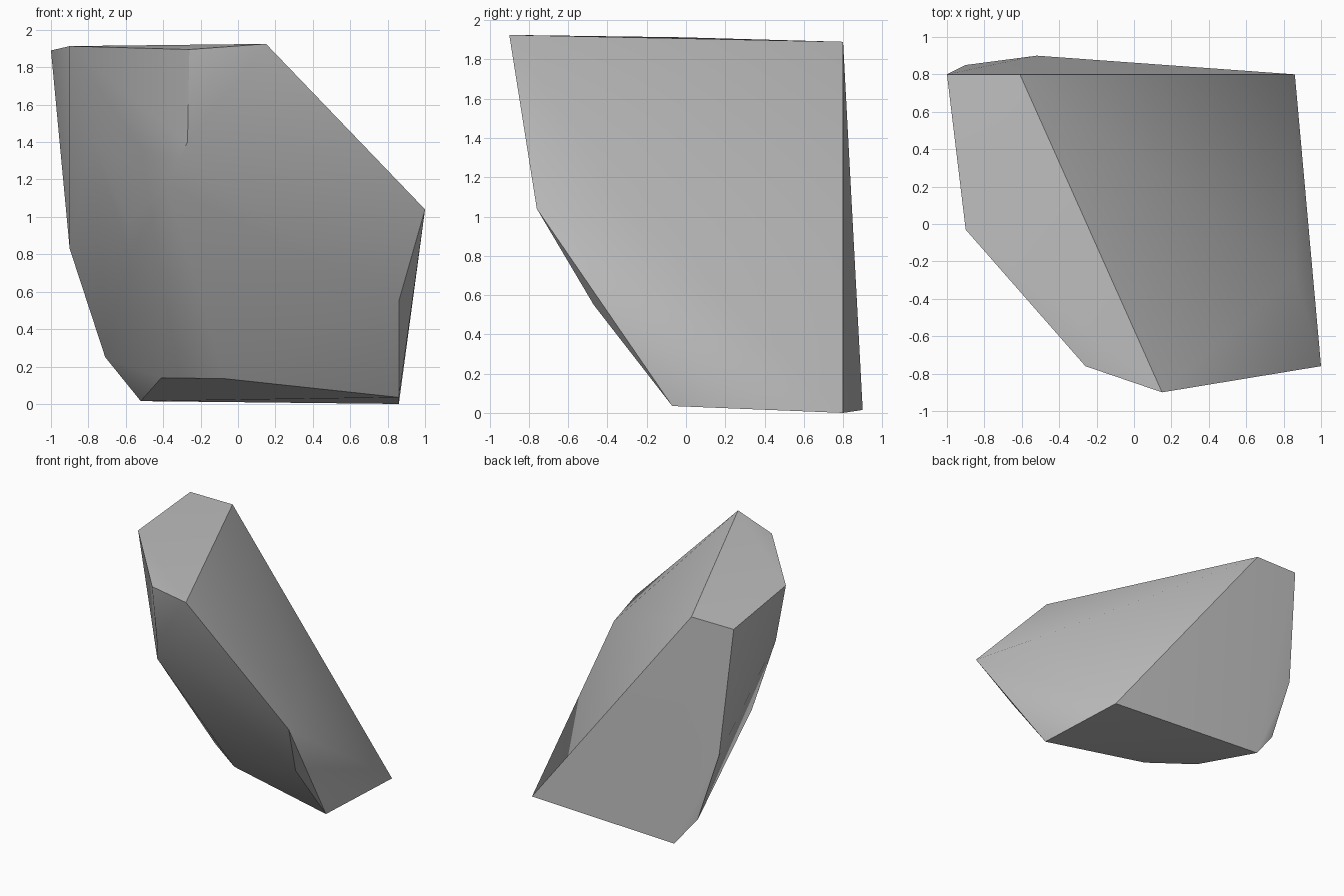
import bpy
import bmesh
import math
from itertools import combinations
from mathutils import Vector

cube = bpy.data.objects.get("Cube")
if cube:
    bpy.data.objects.remove(cube, do_unlink=True)

# Plain stone colour
stone = bpy.data.materials.new("stone_grey")
stone.use_nodes = True
grey = (0.52, 0.52, 0.52, 1)
stone.diffuse_color = grey
shader = next(n for n in stone.node_tree.nodes if n.type == 'BSDF_PRINCIPLED')
shader.inputs["Base Color"].default_value = grey
shader.inputs["Roughness"].default_value = 0.9

# Corners of the stone, grouped by region
top_rim = [(0.15, -0.9, 1.925), (-0.26, -0.76, 1.895), (-0.9, -0.03, 1.913),
           (-1, 0.8, 1.89), (-0.61, 0.8, 1.89)]
left_side = [(1, -0.76, 1.04), (0.86, -0.28, 1.05), (0.86, -0.47, 0.55)]
front_bulge = [(-0.27, -0.68, 1.4), (-0.38, -0.52, 1.17), (-0.78, -0.07, 1.41),
               (-0.58, -0.165, 0.97), (-0.58, -0.04, 0.79)]
back_right_edge = [(-0.9, 0.85, 0.83), (-0.71, 0.86, 0.25)]
base = [(0.86, 0.8, 0), (-0.52, 0.9, 0.015), (0.86, -0.07, 0.035),
        (-0.07, 0.05, 0.135), (-0.41, 0.29, 0.14)]
corners = [Vector(c) for c in
           top_rim + left_side + front_bulge + back_right_edge + base]


def is_outer(a, b, c):
    """True when every corner lies behind the plane of a, b, c."""
    normal = (b - a).cross(c - a).normalized()
    return all(normal.dot(p - a) < 1e-6 for p in corners)


# Skin the stone with every outermost triangle
bm = bmesh.new()
verts = [bm.verts.new(c) for c in corners]
for u, v, w in combinations(verts, 3):
    for trio in ((u, v, w), (u, w, v)):
        if is_outer(*(vert.co for vert in trio)):
            bm.faces.new(trio)
loose = [v for v in bm.verts if not v.link_faces]
bmesh.ops.delete(bm, geom=loose, context='VERTS')

mesh = bpy.data.meshes.new("rock")
bm.to_mesh(mesh)
bm.free()
mesh.materials.append(stone)
rock = bpy.data.objects.new("rock", mesh)
bpy.context.collection.objects.link(rock)

# Soft facets with crisp main edges
bpy.ops.object.select_all(action='DESELECT')
rock.select_set(True)
bpy.context.view_layer.objects.active = rock
bpy.ops.object.shade_smooth_by_angle(angle=math.radians(30))
